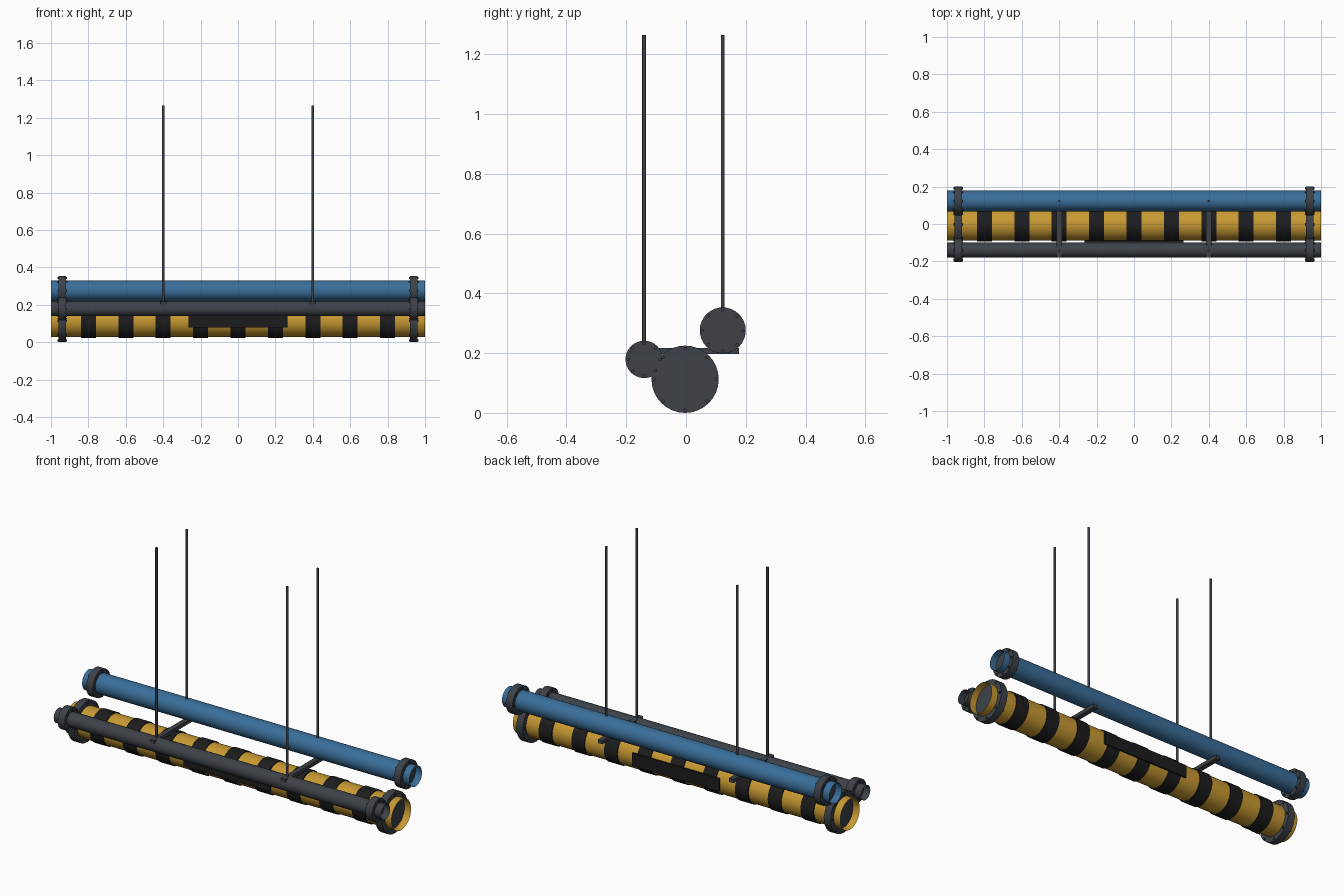
import bpy, bmesh, math
from mathutils import Matrix, Vector

cube = bpy.data.objects.get("Cube")
if cube:
    bpy.data.objects.remove(cube, do_unlink=True)


def material(name, rgb):
    m = bpy.data.materials.new(name)
    m.use_nodes = True
    m.diffuse_color = (*rgb, 1)
    m.node_tree.nodes["Principled BSDF"].inputs["Base Color"].default_value = (*rgb, 1)
    return m


BLUE = material("pipe blue", (0.042, 0.156, 0.32))
YELLOW = material("hazard yellow", (0.58, 0.32, 0.032))
GREY = material("steel grey", (0.047, 0.055, 0.066))
BLACK = material("band black", (0.012, 0.012, 0.012))
ALONG_X = Matrix.Rotation(math.pi / 2, 4, 'Y')


def finish(bm, name, mat, smooth=True):
    mesh = bpy.data.meshes.new(name)
    bm.to_mesh(mesh)
    bm.free()
    mesh.materials.append(mat)
    ob = bpy.data.objects.new(name, mesh)
    bpy.context.collection.objects.link(ob)
    if smooth:
        bpy.ops.object.select_all(action='DESELECT')
        ob.select_set(True)
        bpy.context.view_layer.objects.active = ob
        bpy.ops.object.shade_smooth_by_angle(angle=math.radians(35))
    return ob


def add_cylinder(bm, center, radius, length, rot=ALONG_X, caps=True, sides=32):
    bmesh.ops.create_cone(bm, cap_ends=caps, segments=sides, radius1=radius, radius2=radius,
                          depth=length, matrix=Matrix.Translation(center) @ rot)


def cylinder(name, mat, *args, **kw):
    bm = bmesh.new()
    add_cylinder(bm, *args, **kw)
    return finish(bm, name, mat)


def box(name, mat, center, size):
    bm = bmesh.new()
    bmesh.ops.create_cube(bm, size=1, matrix=Matrix.Translation(center) @ Matrix.Diagonal((*size, 1)))
    return finish(bm, name, mat, smooth=False)


def flange(name, center, radius):
    # Solid collar with a ring of hexagonal bolts passing through it
    bm = bmesh.new()
    add_cylinder(bm, center, radius, 0.04)
    for i in range(8):
        a = i * math.tau / 8
        offset = Vector((0, math.cos(a), math.sin(a))) * (radius - 0.009)
        add_cylinder(bm, Vector(center) + offset, 0.006, 0.052, sides=6)
    finish(bm, name, GREY)


# Open pipes, each with a flange near both ends: name, colour, y, z, radius, flange radius
PIPES = [("main_pipe", YELLOW, -0.003, 0.1125, 0.085, 0.1125),
         ("upper_pipe", BLUE, 0.123, 0.276, 0.055, 0.077),
         ("small_pipe", GREY, -0.14, 0.179, 0.04, 0.0625)]
for name, mat, y, z, radius, collar in PIPES:
    cylinder(name, mat, (0, y, z), radius, 2.0, caps=False)
    for side, x in (("left", 0.94), ("right", -0.94)):
        flange(f"{name}_{side}_flange", (x, y, z), collar)

# Hazard bands around the main pipe
for i in range(9):
    cylinder(f"hazard_band_{i + 1}", BLACK, (-0.8 + 0.2 * i, -0.003, 0.1125), 0.09, 0.08)

# Marker plates on both flanks of the main pipe
for side, y in (("front", -0.094), ("back", 0.088)):
    box(f"{side}_marker_plate", BLACK, (0, y, 0.114), (0.53, 0.009, 0.07))

# Hangers: a cross beam carried by two rods
for side, x in (("left", 0.4), ("right", -0.4)):
    box(f"{side}_cross_beam", GREY, (x, 0, 0.207), (0.028, 0.356, 0.02))
    for end, y in (("front", -0.14), ("back", 0.123)):
        cylinder(f"{side}_{end}_hanger_rod", GREY, (x, y, 0.732), 0.0065, 1.066,
                 rot=Matrix.Identity(4), sides=12)
